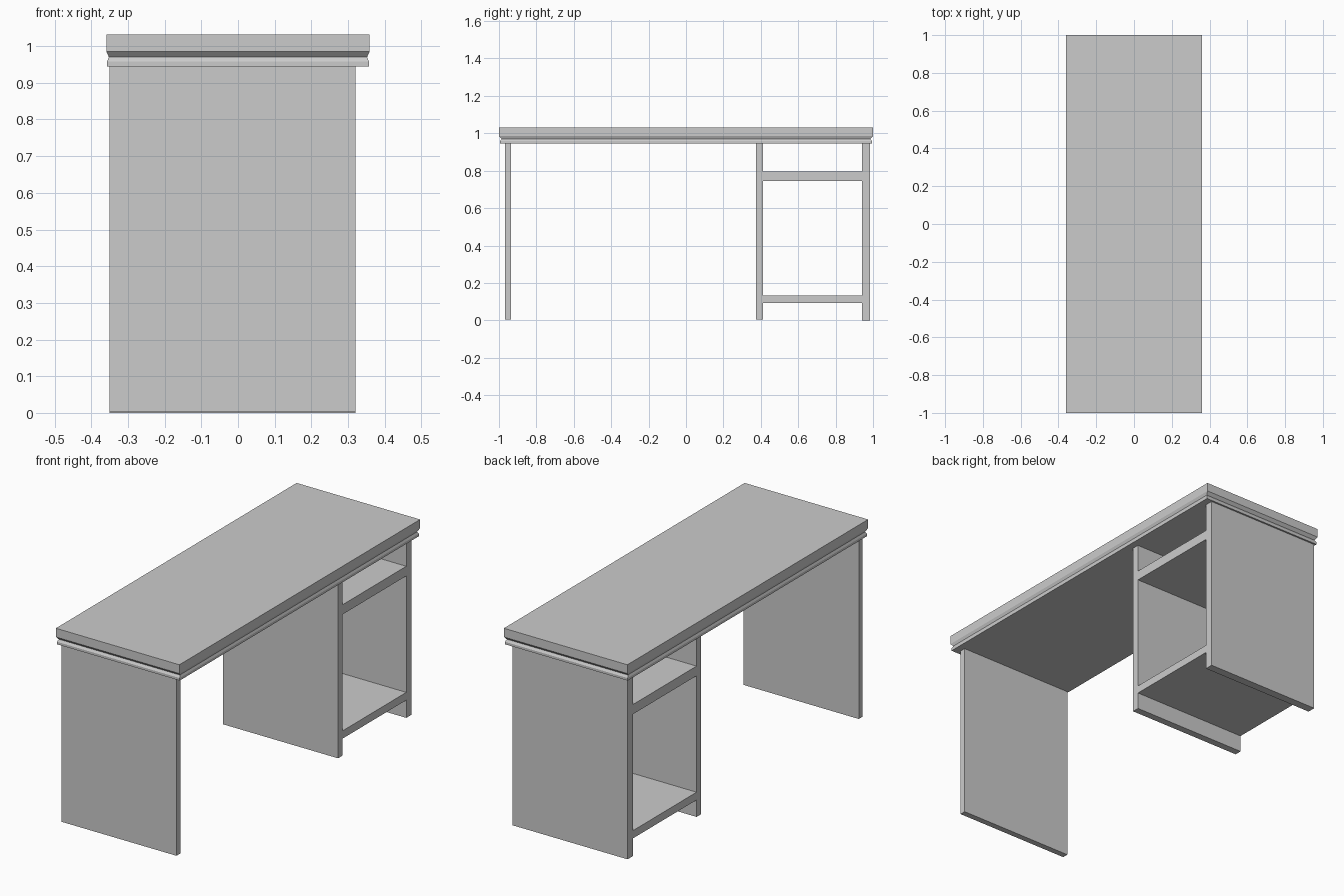
import bpy, bmesh

if "Cube" in bpy.data.objects:
    bpy.data.objects.remove(bpy.data.objects["Cube"])


def loft(name, rings):
    """Solid through stacked rectangles: (x0, x1, y0, y1, z)."""
    bm = bmesh.new()
    loops = [[bm.verts.new((x, y, z)) for x, y in
              ((x0, y0), (x1, y0), (x1, y1), (x0, y1))]
             for x0, x1, y0, y1, z in rings]
    bm.faces.new(loops[0][::-1])
    bm.faces.new(loops[-1])
    for a, b in zip(loops, loops[1:]):
        for i in range(4):
            j = (i + 1) % 4
            bm.faces.new((a[i], a[j], b[j], b[i]))
    mesh = bpy.data.meshes.new(name)
    bm.to_mesh(mesh)
    bm.free()
    obj = bpy.data.objects.new(name, mesh)
    bpy.context.collection.objects.link(obj)
    return obj


# Desk top with a V groove between slab and lower trim: (half x, half y, z)
profile = [(0.357, 0.994, 0.945), (0.357, 0.994, 0.958), (0.352, 0.986, 0.970),
           (0.359, 1.0, 0.985), (0.359, 1.0, 1.031)]
loft("desk_top", [(-hx, hx, -hy, hy, z) for hx, hy, z in profile])

# Upright panels and cupboard shelves share one depth: (y0, y1, z0, z1)
BACK, FRONT = -0.35, 0.32
boards = {
    "end_panel": (-0.968, -0.936, 0.004, 0.945),
    "cupboard_inner_panel": (0.374, 0.412, 0.004, 0.945),
    "cupboard_outer_panel": (0.941, 0.985, 0.0, 0.945),
    "upper_shelf": (0.412, 0.941, 0.746, 0.797),
    "lower_shelf": (0.412, 0.941, 0.093, 0.134),
}
for name, (y0, y1, z0, z1) in boards.items():
    loft(name, [(BACK, FRONT, y0, y1, z) for z in (z0, z1)])
